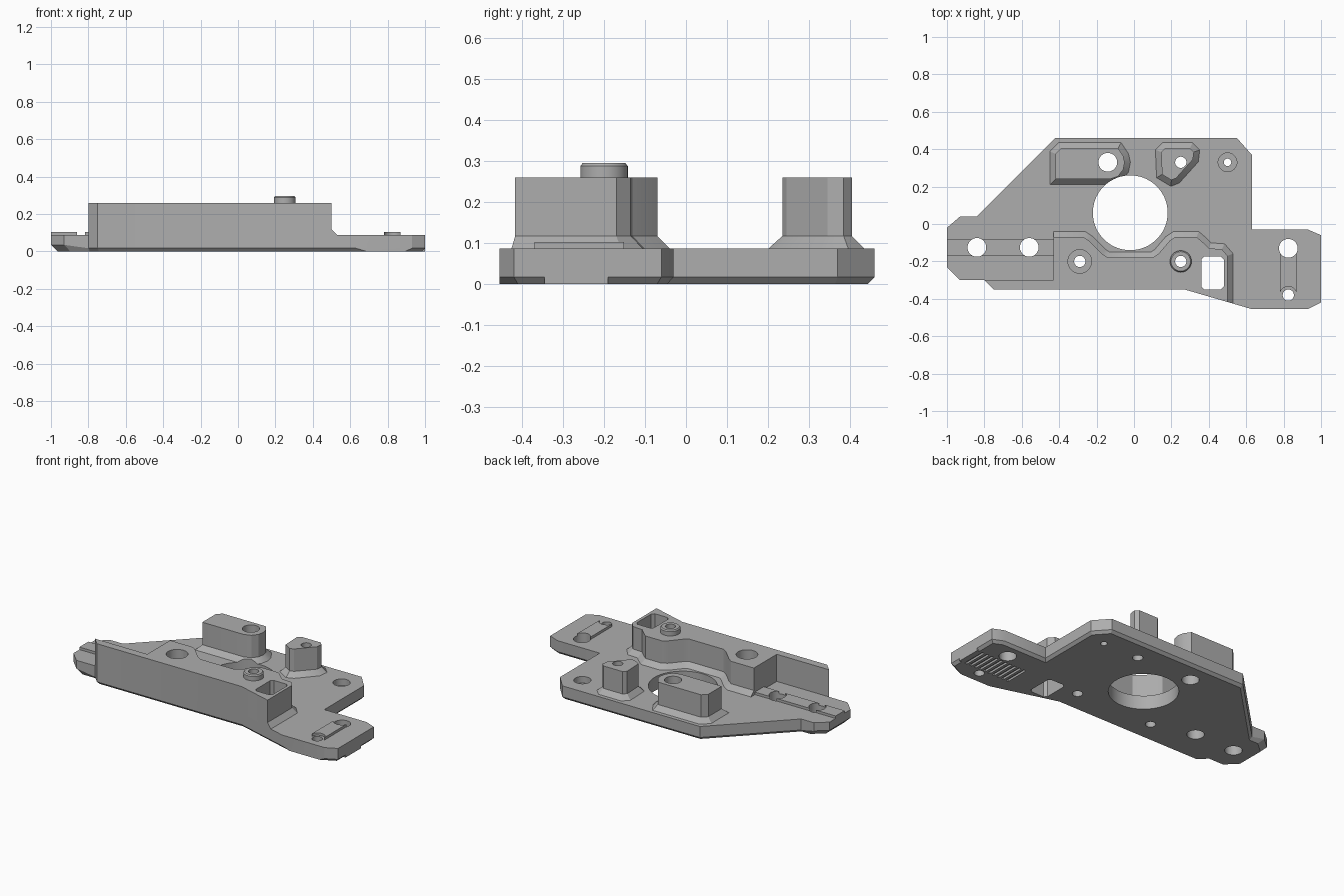
import bpy, bmesh, math
from mathutils import Vector

cube = bpy.data.objects.get("Cube")
if cube:
    bpy.data.objects.remove(cube, do_unlink=True)

PLATE, TOP = 0.087, 0.26
SKIRT = 0.03

grey = bpy.data.materials.new("grey_plastic")
grey.use_nodes = True
colour = (0.42, 0.42, 0.42, 1)
grey.diffuse_color = colour
grey.node_tree.nodes["Principled BSDF"].inputs["Base Color"].default_value = colour


def offset(points, dists):
    """Move each edge of a counter-clockwise outline outward by its own distance."""
    n, lines = len(points), []
    for i in range(n):
        a, b = Vector(points[i]), Vector(points[(i + 1) % n])
        d = (b - a).normalized()
        lines.append((a + Vector((d.y, -d.x)) * dists[i], d))
    out = []
    for i in range(n):
        (p, d), (q, e) = lines[i - 1], lines[i]
        cross = d.cross(e)
        out.append(q if abs(cross) < 1e-6 else p + d * ((q - p).cross(e) / cross))
    return out


def loft(bm, rings):
    """Close a stack of equal-length rings of 3D points into a solid."""
    loops = [[bm.verts.new(p) for p in ring] for ring in rings]
    n = len(loops[0])
    bm.faces.new(loops[0][::-1])
    bm.faces.new(loops[-1])
    for lo, hi in zip(loops, loops[1:]):
        for i in range(n):
            j = (i + 1) % n
            bm.faces.new((lo[i], lo[j], hi[j], hi[i]))


def flat(points, z):
    return [(p[0], p[1], z) for p in points]


def lathe(bm, x, y, profile, sides=40):
    """Stack circles given as (radius, height)."""
    angles = [2 * math.pi * i / sides for i in range(sides)]
    loft(bm, [[(x + r * math.cos(a), y + r * math.sin(a), z) for a in angles]
              for r, z in profile])


def box(bm, x0, x1, y0, y1, z0, z1):
    pts = [(x0, y0), (x1, y0), (x1, y1), (x0, y1)]
    loft(bm, [flat(pts, z0), flat(pts, z1)])


def make(name, bm):
    bmesh.ops.recalc_face_normals(bm, faces=bm.faces)
    mesh = bpy.data.meshes.new(name)
    bm.to_mesh(mesh)
    bm.free()
    mesh.materials.append(grey)
    ob = bpy.data.objects.new(name, mesh)
    bpy.context.collection.objects.link(ob)
    return ob


def skirted(name, outline, skirt):
    """Upright post with a sloping foot on the chosen edges."""
    bm = bmesh.new()
    loft(bm, [flat(offset(outline, skirt), PLATE),
              flat(outline, PLATE + SKIRT), flat(outline, TOP)])
    return make(name, bm)


parts = []

# Base plate with chamfered underside
plate = [(-1, -0.23), (-0.93, -0.30), (-0.80, -0.30), (-0.75, -0.35), (0.27, -0.35),
         (0.63, -0.455), (0.93, -0.455), (1, -0.42), (1, -0.06), (0.93, -0.03),
         (0.63, -0.03), (0.63, 0.37), (0.55, 0.46), (-0.42, 0.46), (-0.84, 0.04),
         (-0.93, 0.04), (-1, -0.02)]
inset = [-0.016] * len(plate)
inset[5] = 0
inset[0] = inset[-1] = inset[-2] = -0.035
bm = bmesh.new()
loft(bm, [flat(offset(plate, inset), 0),
          [(x, y, 0.035 if x < -0.9 else 0.017) for x, y in plate],
          flat(plate, PLATE)])
parts.append(make("base_plate", bm))

# Front wall with thick contoured block
block = [(-0.80, -0.30), (-0.75, -0.35), (0.27, -0.35), (0.50, -0.417), (0.50, -0.17),
         (0.47, -0.135), (0.40, -0.13), (0.37, -0.10), (0.335, -0.07), (0.22, -0.07),
         (0.19, -0.09), (0.13, -0.16), (0.10, -0.18), (-0.14, -0.18), (-0.17, -0.16),
         (-0.24, -0.09), (-0.27, -0.07), (-0.43, -0.07), (-0.43, -0.30)]
parts.append(skirted("front_block", block,
                     [SKIRT if 3 <= i <= 16 else 0 for i in range(len(block))]))

# Rear posts
long_post = [(-0.42, 0.24), (-0.13, 0.24), (-0.085, 0.255), (-0.058, 0.29), (-0.05, 0.33),
             (-0.058, 0.365), (-0.085, 0.405), (-0.39, 0.405), (-0.42, 0.375)]
corner_post = [(0.15, 0.265), (0.20, 0.235), (0.225, 0.245), (0.315, 0.345),
               (0.32, 0.385), (0.30, 0.405), (0.165, 0.405), (0.145, 0.385)]
for name, outline in (("long_rear_post", long_post), ("corner_rear_post", corner_post)):
    parts.append(skirted(name, outline, [SKIRT] * len(outline)))

# Raised screw boss on the block
bm = bmesh.new()
lathe(bm, 0.25, -0.20, [(0.058, TOP), (0.058, 0.288), (0.052, 0.295)])
parts.append(make("screw_boss", bm))

# Locating rails at both ends
bm = bmesh.new()
box(bm, -1, -0.43, -0.17, -0.08, PLATE, 0.103)
parts.append(make("right_rail", bm))
bm = bmesh.new()
box(bm, 0.78, 0.87, -0.37, -0.15, PLATE, 0.103)
parts.append(make("left_rail", bm))

# Square end of the grip pad
bm = bmesh.new()
box(bm, 0.975, 1, -0.345, -0.19, 0, 0.017)
parts.append(make("grip_end", bm))

# Cutters: through holes, stepped holes, pocket and grip grooves
bm = bmesh.new()
LOW, HIGH = -0.1, 0.4
for x, y, r in ((-0.84, -0.125, 0.05), (-0.56, -0.125, 0.05), (0.825, -0.13, 0.05),
                (-0.14, 0.33, 0.05), (0.25, 0.33, 0.03), (0.25, -0.20, 0.03)):
    lathe(bm, x, y, [(r, LOW), (r, HIGH)])
lathe(bm, -0.02, 0.06, [(0.20, LOW), (0.20, HIGH)], 72)
for x, y, r, wide, step in ((-0.29, -0.20, 0.03, 0.063, 0.2), (0.50, 0.33, 0.02, 0.05, 0.045),
                            (0.825, -0.38, 0.03, 0.046, PLATE + 0.001)):
    lathe(bm, x, y, [(r, LOW), (r, step), (wide, step), (wide, HIGH)])
pocket = [(0.375, -0.35), (0.465, -0.35), (0.48, -0.335), (0.48, -0.19),
          (0.465, -0.175), (0.375, -0.175), (0.36, -0.19), (0.36, -0.335)]
loft(bm, [flat(pocket, LOW), flat(pocket, HIGH)])
for i in range(10):
    x = 0.64 + i * 0.034
    box(bm, x, x + 0.017, -0.345, -0.19, -0.02, 0.013)
cutter = make("hole_cutters", bm)
cutter.hide_render = True

# Cut every part, then keep the result and drop the cutter
for ob in parts:
    mod = ob.modifiers.new("holes", 'BOOLEAN')
    mod.operation, mod.solver, mod.object = 'DIFFERENCE', 'EXACT', cutter
depsgraph = bpy.context.evaluated_depsgraph_get()
for ob in parts:
    mesh = bpy.data.meshes.new_from_object(ob.evaluated_get(depsgraph))
    ob.modifiers.clear()
    ob.data = mesh
bpy.data.objects.remove(cutter, do_unlink=True)

bpy.ops.object.select_all(action='DESELECT')
for ob in parts:
    ob.select_set(True)
bpy.context.view_layer.objects.active = parts[0]
bpy.ops.object.shade_smooth_by_angle(angle=math.radians(25))
